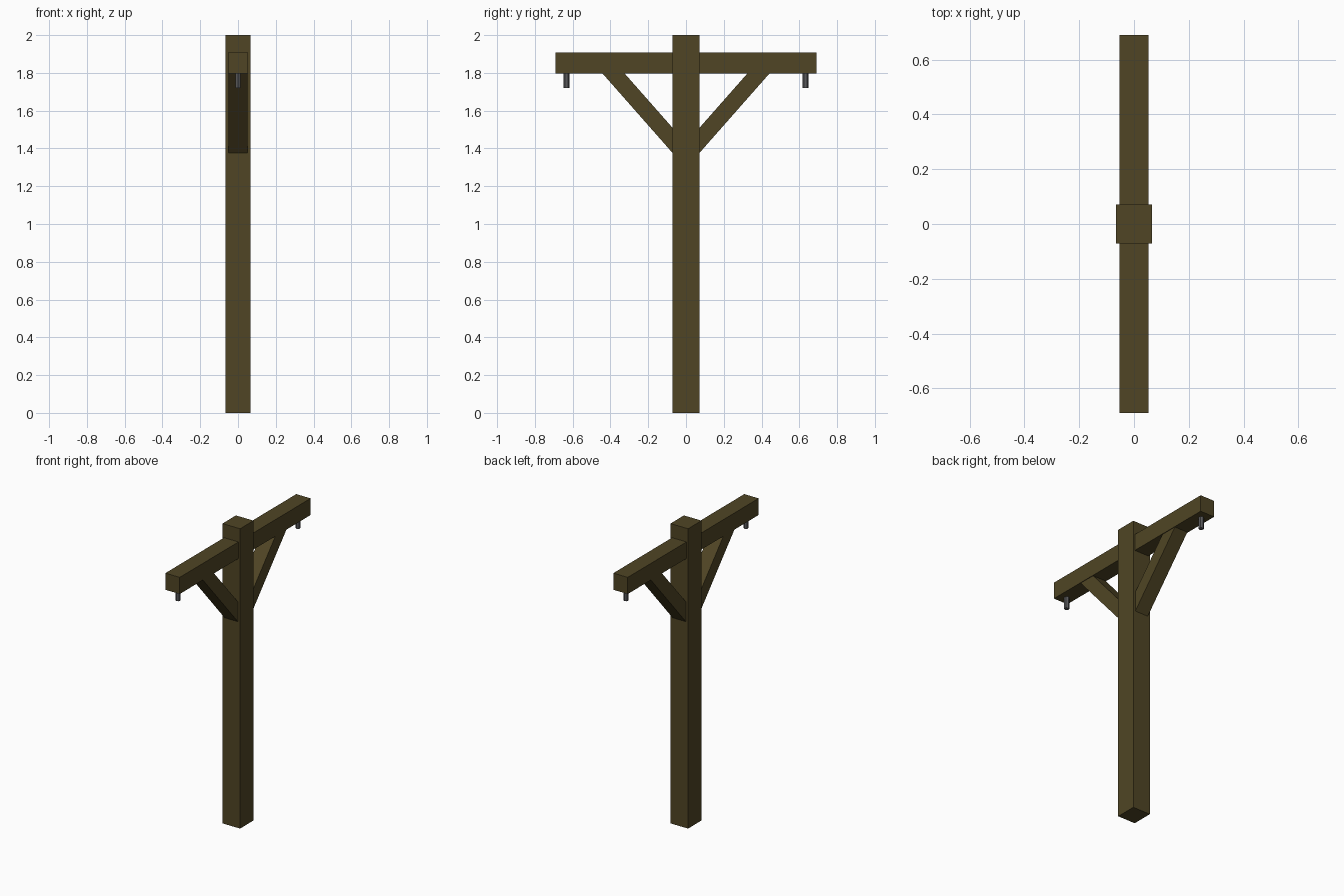
import bpy
import bmesh

if "Cube" in bpy.data.objects:
    bpy.data.objects.remove(bpy.data.objects["Cube"])


def material(name, rgb):
    m = bpy.data.materials.new(name)
    m.diffuse_color = (*rgb, 1.0)
    m.use_nodes = True
    m.node_tree.nodes["Principled BSDF"].inputs["Base Color"].default_value = m.diffuse_color
    return m


WOOD = material("dark olive wood", (0.08, 0.06, 0.018))
METAL = material("grey metal", (0.10, 0.10, 0.105))


def prism(name, outline, axis, start, end, mat):
    """Extrude a 2D outline along x (outline in y,z) or z (outline in x,y)."""
    bm = bmesh.new()
    pts = [(start, a, b) if axis == "x" else (a, b, start) for a, b in outline]
    face = bm.faces.new([bm.verts.new(p) for p in pts])
    new = bmesh.ops.extrude_face_region(bm, geom=[face])["geom"]
    step = (end - start, 0, 0) if axis == "x" else (0, 0, end - start)
    bmesh.ops.translate(bm, vec=step,
                        verts=[v for v in new if isinstance(v, bmesh.types.BMVert)])
    bmesh.ops.recalc_face_normals(bm, faces=bm.faces)
    mesh = bpy.data.meshes.new(name)
    bm.to_mesh(mesh)
    bm.free()
    mesh.materials.append(mat)
    ob = bpy.data.objects.new(name, mesh)
    bpy.context.collection.objects.link(ob)
    return ob


def rect(a, b0, b1):
    return [(-a, b0), (a, b0), (a, b1), (-a, b1)]


# Upright post and crossbeam
prism("post", rect(0.065, -0.071, 0.071), "z", 0.0, 2.0, WOOD)
prism("crossbeam", rect(0.69, 1.798, 1.909), "x", -0.053, 0.053, WOOD)

for label, s in (("front", -1), ("back", 1)):
    # Diagonal brace between post and beam
    brace = [(0.071, 1.376), (0.443, 1.798), (0.326, 1.798), (0.071, 1.509)]
    prism(label + "_brace", [(s * y, z) for y, z in brace], "x", -0.049, 0.049, WOOD)

    # Six-sided hanging peg under the beam end
    h, r = 0.014, 0.016
    hexagon = [(0, r), (h, r / 2), (h, -r / 2), (0, -r), (-h, -r / 2), (-h, r / 2)]
    prism(label + "_peg", [(x, y + s * 0.632) for x, y in hexagon], "z", 1.72, 1.798, METAL)
